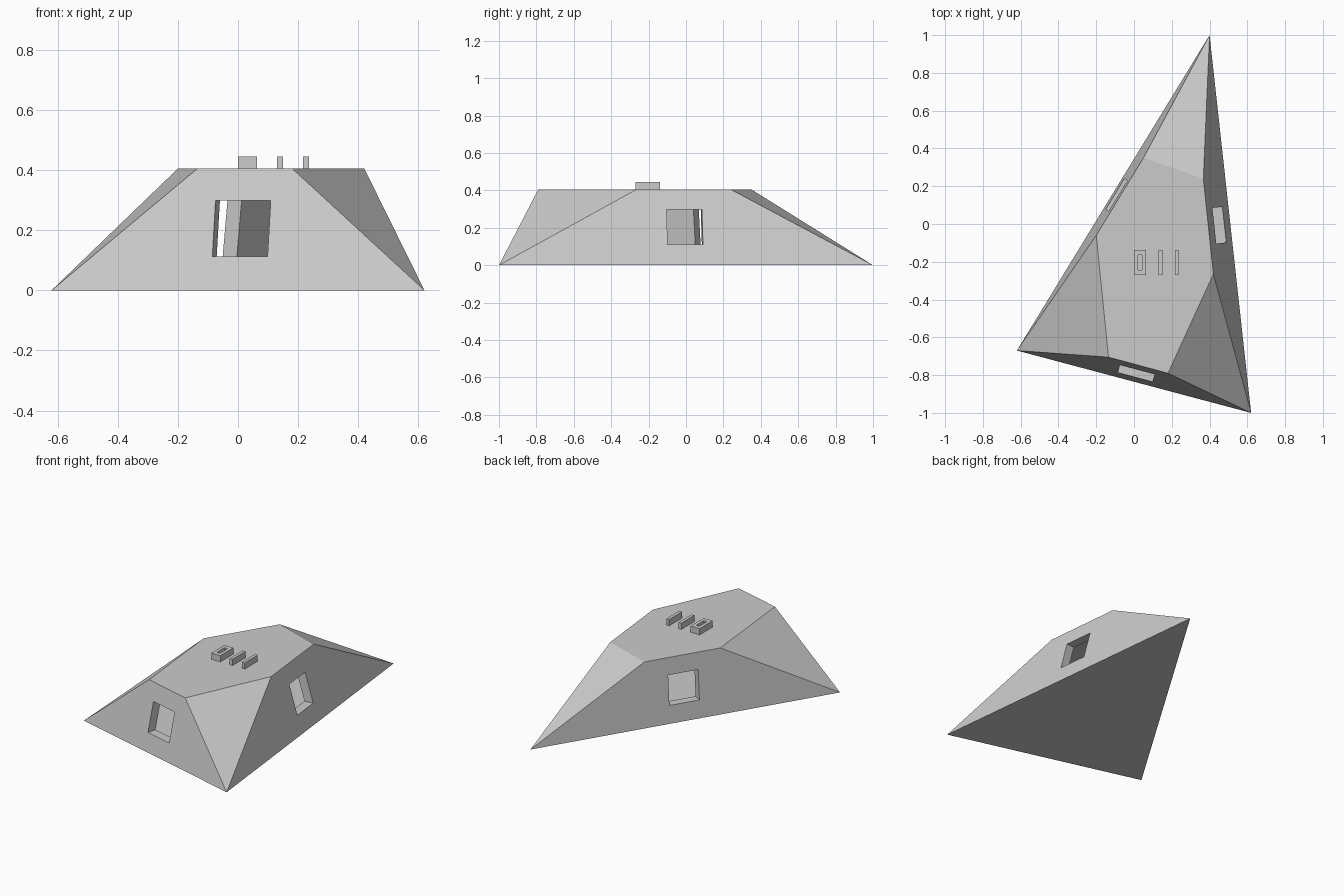
import bpy, bmesh, math
from mathutils import Vector, Matrix

if "Cube" in bpy.data.objects:
    bpy.data.objects.remove(bpy.data.objects["Cube"], do_unlink=True)

grey = bpy.data.materials.new("light grey")
grey.use_nodes = True
grey.diffuse_color = (0.6, 0.6, 0.6, 1)
grey.node_tree.nodes["Principled BSDF"].inputs["Base Color"].default_value = (0.6, 0.6, 0.6, 1)


def finish(name, bm):
    """Turn a bmesh into a named grey object."""
    bmesh.ops.recalc_face_normals(bm, faces=bm.faces[:])
    mesh = bpy.data.meshes.new(name)
    bm.to_mesh(mesh)
    bm.free()
    mesh.materials.append(grey)
    obj = bpy.data.objects.new(name, mesh)
    bpy.context.collection.objects.link(obj)
    return obj


def box(name, low, high, turn=Matrix()):
    """Box between two corners, then moved by a matrix."""
    low, high = Vector(low), Vector(high)
    bm = bmesh.new()
    bmesh.ops.create_cube(bm, size=1)
    bmesh.ops.scale(bm, vec=high - low, verts=bm.verts)
    bmesh.ops.translate(bm, vec=(low + high) / 2, verts=bm.verts)
    bmesh.ops.transform(bm, matrix=turn, verts=bm.verts)
    return finish(name, bm)


def cut(obj, cutter):
    """Subtract a cutter and discard it."""
    mod = obj.modifiers.new("cut", "BOOLEAN")
    mod.operation = "DIFFERENCE"
    mod.solver = "EXACT"
    mod.object = cutter
    bpy.context.view_layer.objects.active = obj
    bpy.ops.object.modifier_apply(modifier=mod.name)
    bpy.data.objects.remove(cutter, do_unlink=True)


# Body: triangular base rising to a flat six-sided roof
ROOF = 0.405
base = [(-0.62, -0.67), (0.62, -1.0), (0.40, 1.0)]
roof = [(-0.20, -0.06), (-0.135, -0.705), (0.18, -0.79),
        (0.42, -0.265), (0.367, 0.24), (0.05, 0.35)]
bm = bmesh.new()
b = [bm.verts.new((x, y, 0)) for x, y in base]
r = [bm.verts.new((x, y, ROOF)) for x, y in roof]
bm.faces.new(r)
bm.faces.new(b[::-1])
for i in range(3):
    j = (i + 1) % 3
    bm.faces.new((b[i], r[2 * i + 1], r[2 * i]))
    bm.faces.new((b[i], b[j], r[2 * j], r[2 * i + 1]))
bmesh.ops.recalc_face_normals(bm, faces=bm.faces[:])
bm.normal_update()
planes = [(f.calc_center_median(), f.normal.copy()) for f in bm.faces]
body = finish("body_shell", bm)

# Hollow interior: the same planes moved inward by the wall thickness
WALL = 0.055
bm = bmesh.new()
bmesh.ops.create_cube(bm, size=4)
for co, no in planes:
    bmesh.ops.bisect_plane(bm, geom=bm.verts[:] + bm.edges[:] + bm.faces[:],
                           plane_co=co - no * WALL, plane_no=no, clear_outer=True)
    rim = [e for e in bm.edges if e.is_boundary]
    if rim:
        bmesh.ops.holes_fill(bm, edges=rim, sides=0)
cut(body, finish("interior_cutter", bm))

# One square window through the middle of each wall
for i in range(3):
    p, q = Vector(base[i]), Vector(base[(i + 1) % 3])
    mid, along = (p + q) / 2, q - p
    turn = Matrix.Translation((mid.x, mid.y, 0)) @ Matrix.Rotation(
        math.atan2(along.y, along.x), 4, "Z")
    cut(body, box("window_cutter", (-0.095, -0.2, 0.112), (0.095, 0.2, 0.298), turn))

# Roof fittings: a hollow tray and two bars
Y0, Y1, TOP = -0.27, -0.138, 0.445
tray = box("roof_tray", (0, Y0, ROOF - 0.005), (0.064, Y1, TOP))
cut(tray, box("tray_cutter", (0.021, -0.243, ROOF + 0.005), (0.043, -0.165, TOP + 0.05)))
for name, x in (("roof_bar_inner", 0.13), ("roof_bar_outer", 0.216)):
    box(name, (x, Y0, ROOF - 0.005), (x + 0.02, Y1, TOP))
